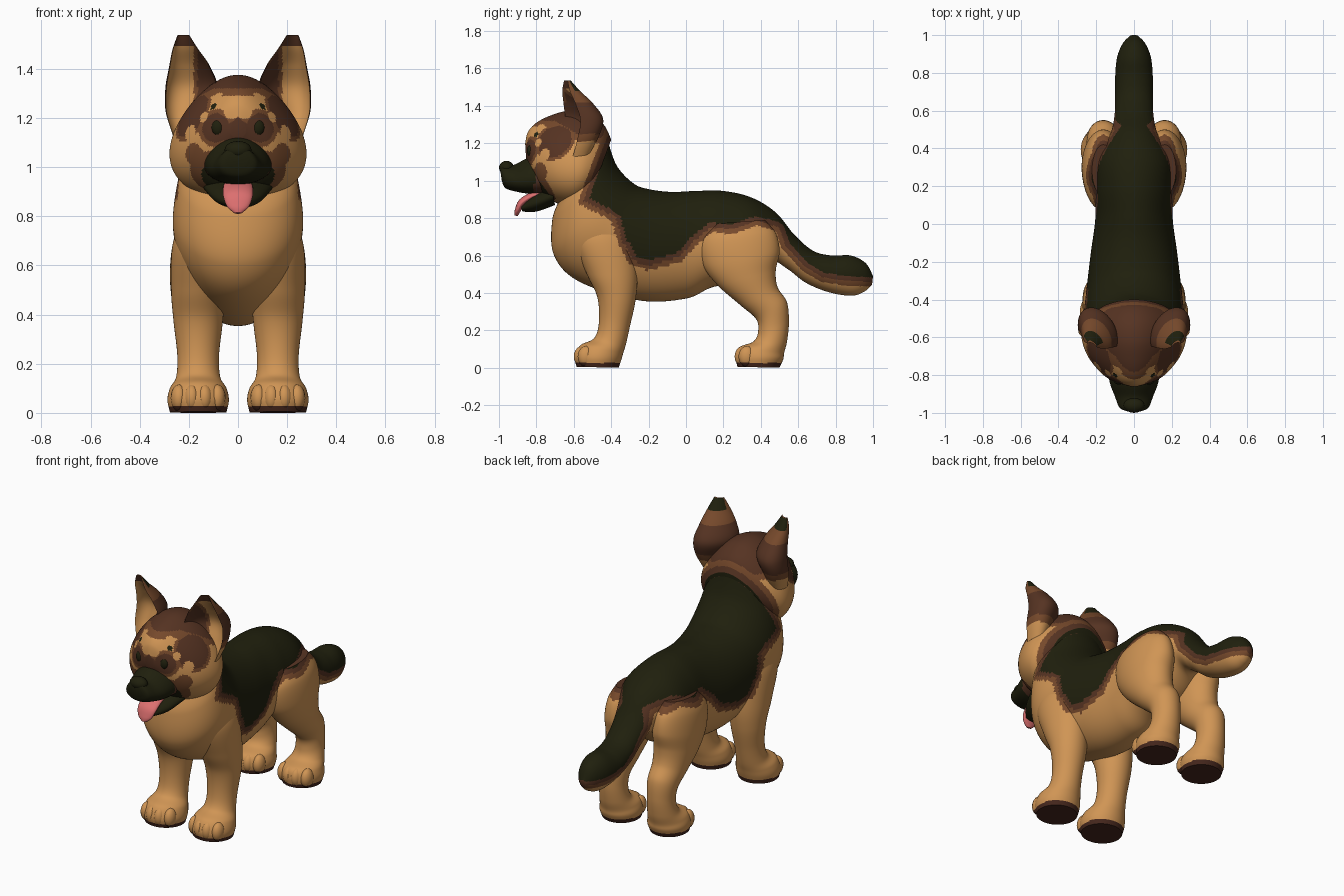
import bpy
import bmesh
from math import cos, sin, tau, radians
from mathutils import Matrix, Vector

if "Cube" in bpy.data.objects:
    bpy.data.objects.remove(bpy.data.objects["Cube"])

TAN, BROWN, DARK, BLACK, PINK, SOLE = range(6)
PALETTE = [
    ("tan fur", (0.63, 0.30, 0.09)),
    ("brown fur", (0.18, 0.066, 0.024)),
    ("dark brown fur", (0.092, 0.033, 0.016)),
    ("black fur", (0.014, 0.014, 0.004)),
    ("pink tongue", (0.72, 0.16, 0.16)),
    ("dark paw pads", (0.06, 0.02, 0.012)),
]
MATERIALS = []
for label, rgb in PALETTE:
    mat = bpy.data.materials.new(label)
    mat.use_nodes = True
    mat.diffuse_color = (*rgb, 1)
    bsdf = next(n for n in mat.node_tree.nodes if n.type == "BSDF_PRINCIPLED")
    bsdf.inputs["Base Color"].default_value = (*rgb, 1)
    bsdf.inputs["Roughness"].default_value = 0.9
    MATERIALS.append(mat)

# Side outline (y, z) of the dark saddle, closed high above the back
SADDLE = [Vector(p) for p in (
    (-.43, 1.28), (-.5, 1.1), (-.58, .88), (-.5, .84), (-.4, .79), (-.36, .66),
    (-.3, .55), (-.2, .52), (-.02, .57), (.06, .66), (.14, .725), (.25, .715),
    (.38, .76), (.48, .73), (.51, .64), (.62, .52), (.72, .46), (.85, .44),
    (1.3, .42), (1.3, 2), (0, 2))]


def depth_inside(p, outline):
    """Distance from p to the outline, or -1 when p is outside it."""
    inside, nearest = False, 9.0
    for a, b in zip(outline, outline[1:] + outline[:1]):
        edge = b - a
        f = max(0, min(1, (p - a).dot(edge) / edge.length_squared))
        nearest = min(nearest, (a + edge * f - p).length)
        if (a.y > p.y) != (b.y > p.y) and p.x < a.x + edge.x * (p.y - a.y) / edge.y:
            inside = not inside
    return nearest if inside else -1


# Colour rules: face centre and normal to material index
def coat(c, n):
    if c.z < .026:
        return SOLE
    d = depth_inside(Vector((c.y, c.z)), SADDLE)
    return BLACK if d > .05 else DARK if d > .025 else BROWN if d > 0 else TAN


FACE_SPOTS = [  # x, y, z, radius, colour; later spots win
    (.2, -.71, 1.22, .1, DARK), (.09, -.83, 1.16, .06, DARK),
    (0, -.86, 1.13, .06, DARK), (.17, -.77, 1.05, .05, BROWN),
    (.1, -.79, .96, .11, BROWN), (.06, -.8, .94, .1, BLACK),
    (.11, -.8, 1.31, .05, TAN), (.06, -.83, 1.27, .03, TAN),
    (.2, -.76, 1.14, .035, TAN), (.15, -.8, 1.21, .028, TAN),
    (.025, -.85, 1.23, .035, TAN), (.11, -.81, 1.255, .022, BLACK)]


def face_marks(c, n):
    color = coat(c, n)
    if color != TAN:
        return color
    back = max(0, min(1, (c.y + .7) / .15))
    crown = c.z - 1.32 + .09 * back
    color = DARK if crown > 0 else BROWN if crown > -.03 else TAN
    for x, y, z, r, spot in FACE_SPOTS:
        gap = (Vector((abs(c.x), c.y, c.z)) - Vector((x, y, z))).length
        if gap < r:
            color = spot
        elif spot == DARK and gap < r + .018 and color == TAN:
            color = BROWN
    return color


def ear_marks(c, n):
    if n.y < -.3:
        inner = abs(c.x) - .165
        return DARK if inner < 0 or c.z > 1.49 else BROWN if inner < .015 else TAN
    if c.z > 1.42:
        return BLACK if c.z > 1.48 and n.y > .2 else BROWN
    return DARK if c.z > 1.25 else BROWN if c.z > 1.21 else TAN


def muzzle_marks(c, n):
    return BLACK if c.y < -.81 else DARK


def plain(index):
    return lambda c, n: index


def finish(name, bm, rule):
    """Colour the faces and turn the bmesh into a smooth object."""
    bmesh.ops.recalc_face_normals(bm, faces=bm.faces[:])
    for f in bm.faces:
        f.material_index = rule(f.calc_center_median(), f.normal)
    mesh = bpy.data.meshes.new(name)
    bm.to_mesh(mesh)
    bm.free()
    for m in MATERIALS:
        mesh.materials.append(m)
    obj = bpy.data.objects.new(name, mesh)
    bpy.context.collection.objects.link(obj)
    bpy.ops.object.select_all(action="DESELECT")
    obj.select_set(True)
    bpy.context.view_layer.objects.active = obj
    bpy.ops.object.shade_smooth_by_angle(angle=radians(50))


def smooth_path(points, steps):
    """Catmull-Rom interpolation through tuples of any length."""
    pts = [points[0], *points, points[-1]]
    for a, b, c, d in zip(pts, pts[1:], pts[2:], pts[3:]):
        for i in range(steps):
            t = i / steps
            yield [q + .5 * t * (r - p + t * (2 * p - 5 * q + 4 * r - s
                   + t * (3 * (q - r) + s - p))) for p, q, r, s in zip(a, b, c, d)]
    yield points[-1]


def loft(name, sections, rule, side=1, x=0, steps=6, segs=40, taper=0, scoop=False, skew=0):
    """Skin oval sections: first edge (y, z), second edge (y, z), half width, x."""
    bm = bmesh.new()
    rings = []
    full = [s if len(s) == 6 else (*s, x) for s in sections]
    for ya, za, yb, zb, w, xc in smooth_path(full, steps):
        ring = []
        for k in range(segs):
            t = cos(tau * k / segs)
            u = sin(tau * k / segs) * w * (1 - taper * t)
            if scoop and t > .3:
                t = .6 - t
            ring.append(bm.verts.new((side * (xc + u),
                                      (ya + yb + t * (ya - yb)) / 2 + skew * u,
                                      (za + zb + t * (za - zb)) / 2)))
        rings.append(ring)
    for lo, hi in zip(rings, rings[1:]):
        for k in range(segs):
            j = (k + 1) % segs
            bm.faces.new((lo[k], lo[j], hi[j], hi[k]))
    bm.faces.new(rings[0])
    bm.faces.new(rings[-1])
    finish(name, bm, rule)


def blobs(name, items, rule):
    """Ellipsoids given as centre and radii."""
    bm = bmesh.new()
    for x, y, z, rx, ry, rz in items:
        place = Matrix.Translation((x, y, z)) @ Matrix.Diagonal((rx, ry, rz, 1))
        bmesh.ops.create_uvsphere(bm, u_segments=16, v_segments=10, radius=1, matrix=place)
    finish(name, bm, rule)


# Neck, torso and tail in one skin
loft("torso_and_tail", [
    (-.42, 1.22, -.67, .91, .21), (-.37, 1.08, -.715, .79, .245),
    (-.28, .985, -.705, .6, .265), (-.2, .955, -.57, .46, .255),
    (-.08, .94, -.25, .36, .23), (.05, .945, 0, .37, .205),
    (.2, .945, .14, .43, .205), (.35, .91, .33, .47, .2),
    (.48, .83, .45, .57, .13), (.58, .71, .54, .53, .105),
    (.68, .625, .64, .455, .1), (.78, .6, .76, .405, .1), (.88, .6, .88, .385, .09),
    (.96, .56, .95, .405, .06), (1, .49, .995, .445, .02)], coat, steps=15, segs=110)

# Head, muzzle and mouth
loft("head", [
    (-.86, 1.2, -.855, 1.12, .03), (-.845, 1.26, -.81, 1, .12),
    (-.8, 1.31, -.76, .92, .18), (-.72, 1.35, -.69, .88, .235),
    (-.62, 1.375, -.62, .86, .265), (-.52, 1.36, -.57, .87, .265),
    (-.44, 1.3, -.52, .91, .23), (-.4, 1.22, -.49, .97, .18)],
    face_marks, steps=15, segs=140, taper=.28)
loft("muzzle", [
    (-.995, 1.07, -.985, 1, .04), (-.98, 1.09, -.965, .96, .075),
    (-.92, 1.085, -.9, .94, .1), (-.85, 1.12, -.83, .93, .125),
    (-.75, 1.15, -.73, .93, .14)], muzzle_marks, taper=.25)
loft("lower_jaw", [
    (-.885, .87, -.875, .835, .045), (-.82, .92, -.8, .835, .1),
    (-.72, .97, -.7, .87, .14)], plain(BLACK))
loft("tongue", [
    (-.74, .95, -.73, .91, .055), (-.82, .94, -.81, .9, .06),
    (-.89, .9, -.865, .865, .06), (-.915, .845, -.885, .835, .045),
    (-.918, .815, -.9, .81, .015)], plain(PINK), segs=24)
blobs("nose", [(0, -.96, 1.07, .055, .04, .036)], plain(BLACK))

# Paired parts
FRONT_LEG = [
    (-.56, .8, -.32, .82, .06), (-.6, .68, -.28, .68, .105), (-.53, .5, -.26, .5, .11),
    (-.475, .38, -.27, .36, .1), (-.465, .25, -.3, .22, .085), (-.49, .16, -.32, .13, .09),
    (-.565, .12, -.335, .08, .115), (-.595, .06, -.345, .045, .125),
    (-.585, .005, -.36, 0, .115)]
HIND_LEG = [
    (.15, .77, .42, .79, .06), (.075, .68, .48, .72, .1), (.09, .55, .5, .62, .115),
    (.17, .44, .48, .52, .11), (.29, .335, .49, .43, .095), (.375, .26, .54, .35, .085),
    (.385, .19, .55, .24, .08), (.36, .14, .54, .14, .09), (.285, .11, .525, .08, .11),
    (.265, .06, .52, .045, .12), (.275, .005, .5, 0, .11)]
EAR = [
    (-.68, 1.12, -.52, 1.14, .045, .22), (-.69, 1.22, -.47, 1.24, .085, .21),
    (-.69, 1.32, -.45, 1.33, .105, .19), (-.69, 1.41, -.5, 1.41, .083, .197),
    (-.68, 1.48, -.57, 1.48, .052, .214), (-.655, 1.537, -.62, 1.537, .024, .222)]
for side, tag in ((1, "left"), (-1, "right")):
    for limb, sections, front in (("front", FRONT_LEG, -.595), ("hind", HIND_LEG, .265)):
        loft(f"{limb}_leg_{tag}", sections, coat, side, x=.162, steps=10, segs=64)
        blobs(f"{limb}_toes_{tag}", [
            (side * .162 + dx, front + .04 + .4 * (abs(dx) - .026), .06, .034, .045, .056)
            for dx in (-.078, -.026, .026, .078)], coat)
    loft(f"ear_{tag}", EAR, ear_marks, side, steps=10, segs=64, scoop=True, skew=.4)
    blobs(f"eye_{tag}", [(side * .08, -.83, 1.16, .028, .02, .034)], plain(BLACK))
